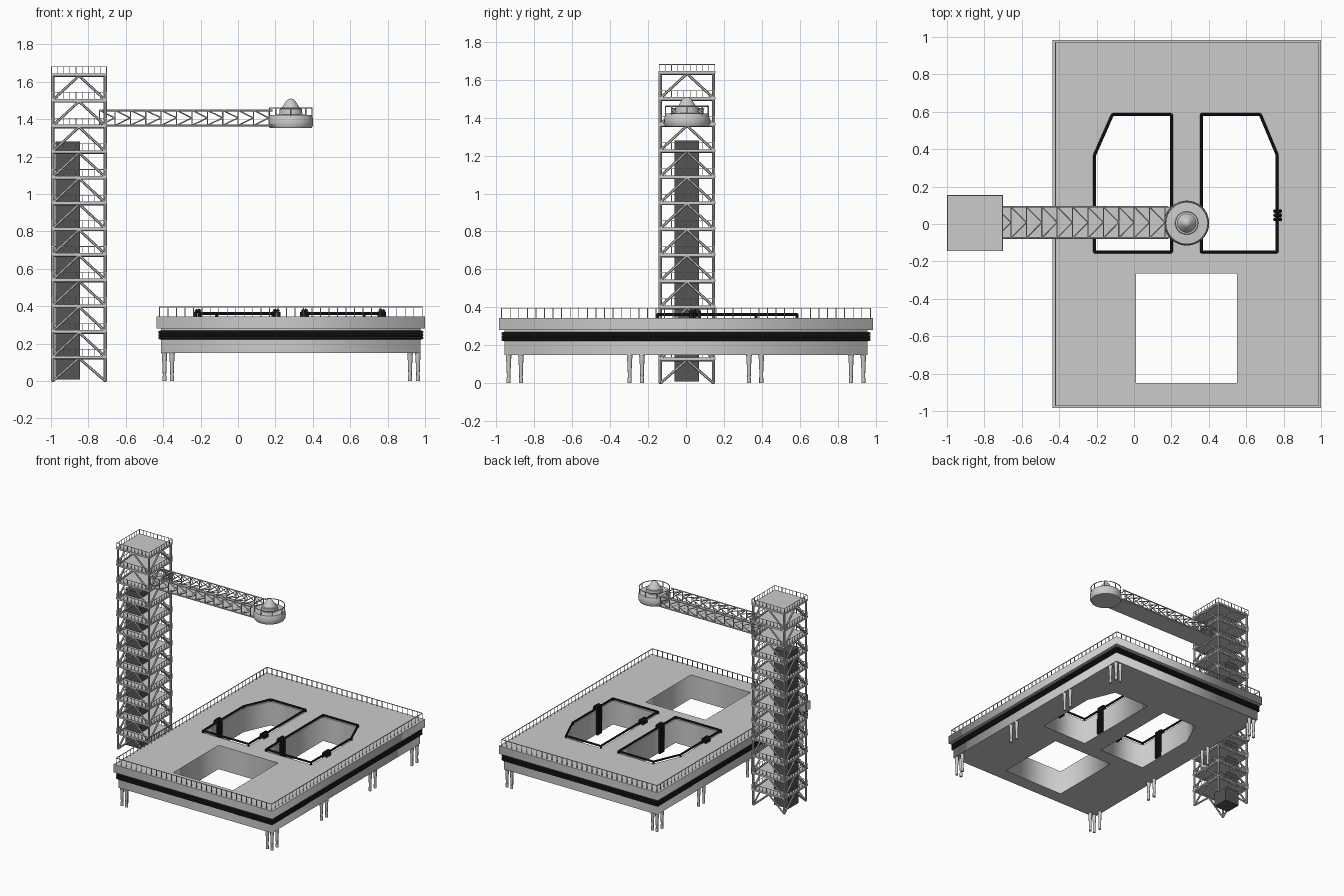
import bpy, bmesh, math
from mathutils import Vector, Matrix

if "Cube" in bpy.data.objects:
    bpy.data.objects.remove(bpy.data.objects["Cube"])


def material(name, v):
    m = bpy.data.materials.new(name)
    m.diffuse_color = (v, v, v, 1)
    m.use_nodes = True
    m.node_tree.nodes["Principled BSDF"].inputs["Base Color"].default_value = m.diffuse_color
    return m


DARK = material("dark_pipe", 0.015)
SHAFT = material("shaft_grey", 0.09)


def finish(bm, name, mat=None, smooth=False):
    me = bpy.data.meshes.new(name)
    bm.to_mesh(me)
    bm.free()
    ob = bpy.data.objects.new(name, me)
    bpy.context.collection.objects.link(ob)
    if mat:
        me.materials.append(mat)
    if smooth:
        bpy.ops.object.select_all(action='DESELECT')
        ob.select_set(True)
        bpy.context.view_layer.objects.active = ob
        bpy.ops.object.shade_smooth_by_angle(angle=math.radians(35))
    return ob


def box(bm, lo, hi):
    lo, hi = Vector(lo), Vector(hi)
    bmesh.ops.create_cube(bm, size=1, matrix=Matrix.Translation((lo + hi) / 2) @ Matrix.Diagonal((*(hi - lo), 1)))


def bar(bm, a, b, r, n=6, r2=None):
    a, b = Vector(a), Vector(b)
    d = b - a
    rot = d.to_track_quat('Z', 'Y').to_matrix().to_4x4()
    spin = Matrix.Rotation(math.pi / 4, 4, 'Z') if n == 4 else Matrix()
    bmesh.ops.create_cone(bm, cap_ends=True, segments=n, radius1=r, radius2=r if r2 is None else r2,
                          depth=d.length, matrix=Matrix.Translation((a + b) / 2) @ rot @ spin)


def rect(x0, x1, y0, y1):
    return [(x0, y0), (x1, y0), (x1, y1), (x0, y1)]


def loop(bm, pts, z, r, n=6):
    for p, q in zip(pts, pts[1:] + pts[:1]):
        bar(bm, (*p, z), (*q, z), r, n)


def railing(bm, pts, z, h, step, r):
    loop(bm, pts, z + h, r, 4)
    for p, q in zip(pts, pts[1:] + pts[:1]):
        p, q = Vector(p), Vector(q)
        n = max(1, round((q - p).length / step))
        for i in range(n):
            c = p.lerp(q, i / n)
            bar(bm, (*c, z), (*c, z + h), r, 4)


def plate(name, loops, z0, z1):
    # filled outline with holes, extruded
    cu = bpy.data.curves.new(name, 'CURVE')
    cu.dimensions, cu.fill_mode, cu.extrude = '2D', 'BOTH', (z1 - z0) / 2
    for pts in loops:
        s = cu.splines.new('POLY')
        s.points.add(len(pts) - 1)
        for sp, p in zip(s.points, pts):
            sp.co = (*p, 0, 1)
        s.use_cyclic_u = True
    ob = bpy.data.objects.new(name, cu)
    bpy.context.collection.objects.link(ob)
    ob.location.z = (z0 + z1) / 2
    bpy.ops.object.select_all(action='DESELECT')
    ob.select_set(True)
    bpy.context.view_layer.objects.active = ob
    bpy.ops.object.convert(target='MESH')


# Deck slab and lower body with three openings
left_hole = [(-.21, -.15), (.2, -.15), (.2, .585), (-.115, .585), (-.21, .37)]
right_hole = [(.56 - x, y) for x, y in left_hole]
right_hole = [(x - .0 if x < .7 else x - .005, y) for x, y in right_hole]
square_hole = rect(.01, .55, -.85, -.265)
holes = [left_hole, right_hole, square_hole]
plate("deck_slab", [rect(-.435, 1, -.985, .985)] + holes, .28, .345)
plate("deck_body", [rect(-.412, .977, -.957, .957)] + holes, .15, .28)

# Deck railing
bm = bmesh.new()
railing(bm, rect(-.42, .985, -.972, .972), .345, .05, .045, .0032)
finish(bm, "deck_railing")

# Pipes wrapped around the deck body
bm = bmesh.new()
for z in (.231, .246, .261):
    loop(bm, rect(-.418, .983, -.965, .965), z, .0085, 8)
finish(bm, "deck_side_pipes", DARK, True)

# Pipes around the openings, with bundles going down the walls
bm = bmesh.new()
for hole, x0, x1 in ((left_hole, -.21, .2), (right_hole, .36, .765)):
    loop(bm, hole, .362, .008, 8)
    for p in hole:
        bar(bm, (*p, .345), (*p, .365), .008)
    for x, s in ((x0, 1), (x1, -1)):
        for y in (.025, .047, .069):
            path = [(x - s * .018, y, .345), (x - s * .018, y, .368), (x - s * .006, y, .38),
                    (x + s * .01, y, .372), (x + s * .012, y, .15)]
            for a, b in zip(path, path[1:]):
                bar(bm, a, b, .0095, 8)
finish(bm, "opening_pipes", DARK, True)

# Support legs: three per corner, two at intermediate stations
bm = bmesh.new()
spots = []
for xo, xi in ((-.393, -.353), (.962, .92)):
    for s in (-1, 1):
        spots += [(xo, s * .935), (xi, s * .935), (xo, s * .87)]
    for y in (-.297, -.232, .332, .397):
        spots.append((xo, y))
for x, y in spots:
    bar(bm, (x, y, .105), (x, y, .15), .012, 12, .015)
    bar(bm, (x, y, .03), (x, y, .105), .009, 12, .012)
    bar(bm, (x, y, 0), (x, y, .03), .011, 12)
finish(bm, "support_legs", None, True)

# Tower frame: columns, floors and inverted V braces
X0, X1, Y0, Y1 = -.99, -.71, -.135, .145
corners = rect(X0, X1, Y0, Y1)
levels = [.13 + .1373 * i for i in range(12)]
bm = bmesh.new()
for p in corners:
    bar(bm, (*p, 0), (*p, levels[-1]), .009, 8)
prev = 0
for z in levels:
    for p, q in zip(corners, corners[1:] + corners[:1]):
        mid = ((p[0] + q[0]) / 2, (p[1] + q[1]) / 2, z - .008)
        bar(bm, (*p, prev), mid, .007, 6)
        bar(bm, (*q, prev), mid, .007, 6)
    loop(bm, corners, z - .006, .009, 6)
    prev = z
finish(bm, "tower_frame", None, True)

bm = bmesh.new()
for z in levels:
    box(bm, (-1, -.145, z - .006), (-.7, .155, z + .005))
finish(bm, "tower_floors")

bm = bmesh.new()
for z in levels:
    railing(bm, rect(-.997, -.703, -.142, .152), z, .04, .033, .0022)
finish(bm, "tower_railings")

bm = bmesh.new()
box(bm, (-.975, -.06, .008), (-.845, .068, 1.28))
finish(bm, "lift_shaft", SHAFT)

# Arm truss with K braces
bm = bmesh.new()
ya, yb, za, zb = -.075, .092, 1.367, 1.447
xs = [-.74 + .0823 * i for i in range(12)]
for y in (ya, yb):
    for z in (za, zb):
        bar(bm, (xs[0], y, z), (xs[-1] + .02, y, z), .005)
for i, x in enumerate(xs):
    loop_pts = [(x, ya, za), (x, yb, za), (x, yb, zb), (x, ya, zb)]
    for k in (0, 1, 2, 3):
        bar(bm, loop_pts[k], loop_pts[(k + 1) % 4], .0035)
    if i < 11:
        xn = xs[i + 1]
        for y in (ya, yb):
            for z in (za, zb):
                bar(bm, (x, y, z), (xn, y, (za + zb) / 2), .0035)
        for y in (ya, yb):
            bar(bm, (x, y, zb), (xn, (ya + yb) / 2, zb), .0035)
finish(bm, "arm_truss", None, True)
bm = bmesh.new()
box(bm, (-.75, ya, 1.36), (.2, yb, 1.368))
finish(bm, "arm_walkway")

# Vent cap at the end of the arm: lathed profile
C = Vector((.282, .005, 0))
prof = [(0, 1.353), (.112, 1.353), (.119, 1.365), (.12, 1.385), (.118, 1.405), (.112, 1.422),
        (.062, 1.425), (.06, 1.455), (.05, 1.457), (.024, 1.498), (.012, 1.508), (0, 1.51)]
bm = bmesh.new()
vs = [bm.verts.new(C + Vector((r, 0, z))) for r, z in prof]
es = [bm.edges.new(e) for e in zip(vs, vs[1:])]
bmesh.ops.spin(bm, geom=vs + es, cent=C, axis=(0, 0, 1), angle=2 * math.pi, steps=40)
bmesh.ops.remove_doubles(bm, verts=bm.verts, dist=1e-4)
bmesh.ops.recalc_face_normals(bm, faces=bm.faces)
finish(bm, "vent_cap", None, True)

bm = bmesh.new()
ring = [(C.x + .113 * math.cos(a * math.pi / 16), C.y + .113 * math.sin(a * math.pi / 16)) for a in range(32)]
loop(bm, ring, 1.46, .0035)
for p in ring[::4]:
    bar(bm, (*p, 1.415), (*p, 1.46), .0035)
finish(bm, "vent_cap_railing")
